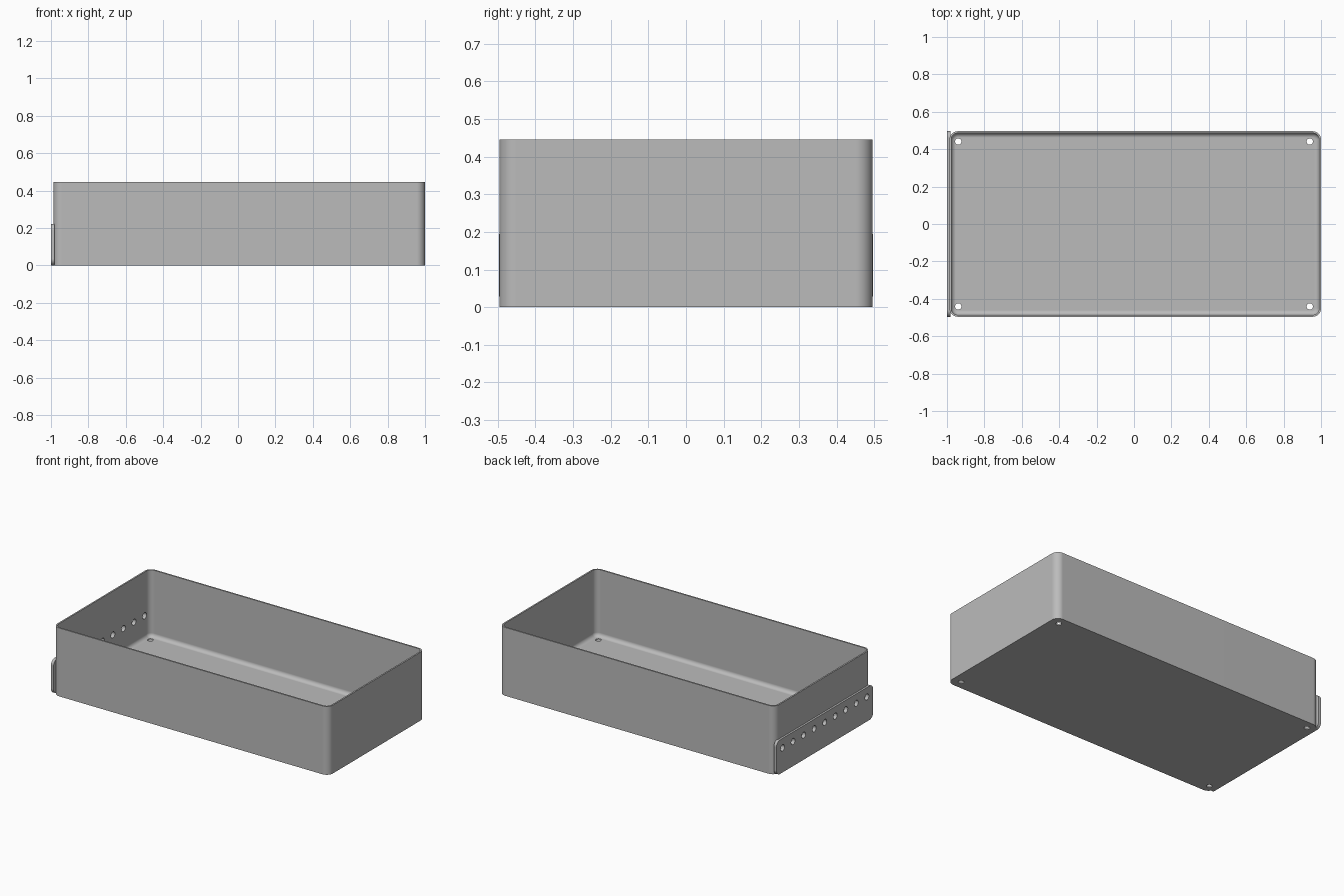
import bpy, bmesh
from math import pi, sin, cos
from mathutils import Matrix, Vector

if "Cube" in bpy.data.objects:
    bpy.data.objects.remove(bpy.data.objects["Cube"])

X0, X1, Y, H = -0.987, 1.0, 0.496, 0.445   # tray extents
WALL, CORNER, FILLET = 0.01, 0.045, 0.025
PLATE_H, HOLE_Z, PITCH = 0.222, 0.16, 0.1085

grey = bpy.data.materials.new("Plain grey")
grey.use_nodes = True
colour = (0.5, 0.5, 0.5, 1)
grey.diffuse_color = colour
grey.node_tree.nodes["Principled BSDF"].inputs["Base Color"].default_value = colour


def rounded_rect(a0, a1, b0, b1, r, n=8):
    """Counter-clockwise outline with round corners."""
    pts = []
    corners = [(a1 - r, b1 - r), (a0 + r, b1 - r), (a0 + r, b0 + r), (a1 - r, b0 + r)]
    for k, (a, b) in enumerate(corners):
        for i in range(n + 1):
            t = (k + i / n) * pi / 2
            pts.append((a + r * cos(t), b + r * sin(t)))
    return pts


def make_object(name, bm):
    bmesh.ops.recalc_face_normals(bm, faces=bm.faces)
    mesh = bpy.data.meshes.new(name)
    bm.to_mesh(mesh)
    bm.free()
    mesh.materials.append(grey)
    ob = bpy.data.objects.new(name, mesh)
    bpy.context.collection.objects.link(ob)
    return ob


def loft(name, rings):
    """Skin a stack of matching rings and cap both ends."""
    bm = bmesh.new()
    loops = [[bm.verts.new(p) for p in ring] for ring in rings]
    for low, high in zip(loops, loops[1:]):
        for i in range(len(low)):
            j = (i + 1) % len(low)
            bm.faces.new((low[i], low[j], high[j], high[i]))
    bm.faces.new(loops[0][::-1])
    bm.faces.new(loops[-1])
    return make_object(name, bm)


def tray_ring(inset, z):
    outline = rounded_rect(X0 + inset, X1 - inset, -Y + inset, Y - inset, CORNER - inset)
    return [(x, y, z) for x, y in outline]


# Tray: outer wall, rim, inner wall, then fillet down to the floor
rings = [tray_ring(0, 0), tray_ring(0, H), tray_ring(WALL, H)]
for i in range(9):
    t = i / 8 * pi / 2
    rings.append(tray_ring(WALL + FILLET * (1 - cos(t)), WALL + FILLET * (1 - sin(t))))
tray = loft("tray", rings)

# Mounting plate on the end wall
outline = rounded_rect(-0.497, 0.497, 0, PLATE_H, 0.035)
plate = loft("mounting_plate", [[(x, y, z) for y, z in outline] for x in (-1.0, -0.981)])

# Hole cutters: four in the floor, a row of nine through the plate and wall
bm = bmesh.new()


def add_hole(centre, radius, rotation):
    bmesh.ops.create_cone(bm, cap_ends=True, segments=24, radius1=radius, radius2=radius,
                          depth=0.08, matrix=Matrix.Translation(Vector(centre)) @ rotation)


for sx in (-1, 1):
    for sy in (-1, 1):
        add_hole((sx * 0.94, sy * 0.441, 0), 0.017, Matrix())
for i in range(-4, 5):
    add_hole((-0.985, i * PITCH, HOLE_Z), 0.02, Matrix.Rotation(pi / 2, 4, "Y"))
cutter = make_object("hole_cutters", bm)
cutter.hide_render = True

for ob in (tray, plate):
    mod = ob.modifiers.new("Holes", "BOOLEAN")
    mod.operation = "DIFFERENCE"
    mod.solver = "EXACT"
    mod.object = cutter
    bpy.ops.object.select_all(action="DESELECT")
    ob.select_set(True)
    bpy.context.view_layer.objects.active = ob
    bpy.ops.object.modifier_apply(modifier=mod.name)
    bpy.ops.object.shade_smooth_by_angle(angle=pi / 6)
    weighted = ob.modifiers.new("Flat walls", "WEIGHTED_NORMAL")
    weighted.keep_sharp = True
bpy.data.objects.remove(cutter)
